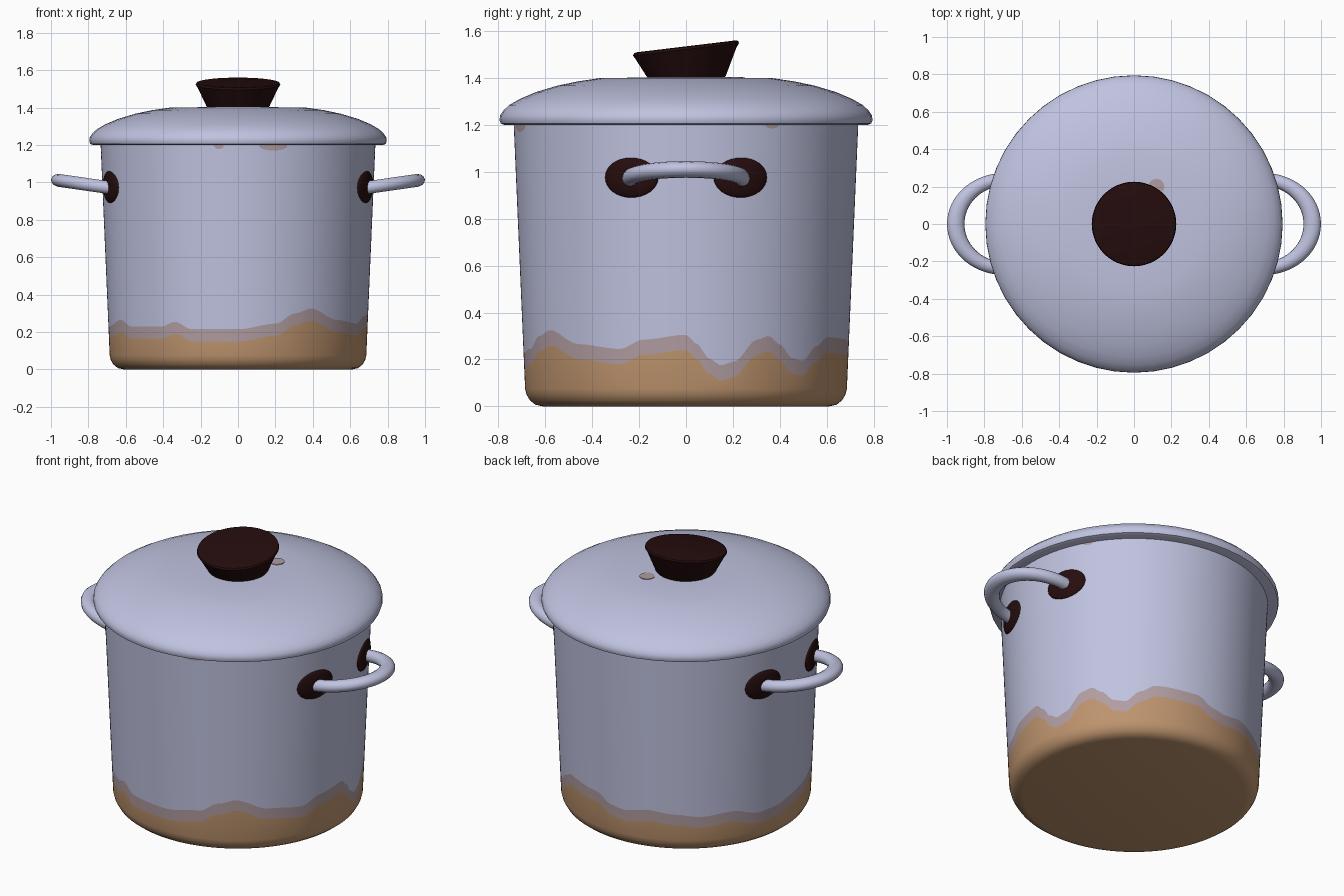
import bpy, bmesh, math
from mathutils import Vector

if "Cube" in bpy.data.objects:
    bpy.data.objects.remove(bpy.data.objects["Cube"])


def material(name, rgb):
    m = bpy.data.materials.new(name)
    lin = [((c / 255 + 0.055) / 1.055) ** 2.4 for c in rgb]
    m.diffuse_color = (*lin, 1)
    m.use_nodes = True
    m.node_tree.nodes["Principled BSDF"].inputs["Base Color"].default_value = m.diffuse_color
    return m


ENAMEL = material("pale lavender enamel", (192, 195, 224))
TAN = material("tan burn", (190, 148, 110))
FADED = material("faded burn", (177, 157, 162))
DARK = material("dark brown", (38, 13, 14))


def finish(name, bm, mats, angle=35):
    bmesh.ops.remove_doubles(bm, verts=bm.verts, dist=1e-5)
    bmesh.ops.recalc_face_normals(bm, faces=bm.faces)
    me = bpy.data.meshes.new(name)
    bm.to_mesh(me)
    bm.free()
    for m in mats:
        me.materials.append(m)
    ob = bpy.data.objects.new(name, me)
    bpy.context.collection.objects.link(ob)
    bpy.ops.object.select_all(action='DESELECT')
    ob.select_set(True)
    bpy.context.view_layer.objects.active = ob
    bpy.ops.object.shade_smooth_by_angle(angle=math.radians(angle))
    return ob


def lathe(rows, n, rule=None):
    """rows: list of functions degrees -> (radius, z)."""
    bm = bmesh.new()
    grid = []
    for row in rows:
        ring = []
        for i in range(n):
            d = -180 + 360 * i / n
            r, z = row(d)
            a = math.radians(d)
            ring.append(bm.verts.new((r * math.cos(a), r * math.sin(a), z)))
        grid.append(ring)
    for j in range(len(rows) - 1):
        for i in range(n):
            k = (i + 1) % n
            f = bm.faces.new((grid[j][i], grid[j][k], grid[j + 1][k], grid[j + 1][i]))
            if rule:
                f.material_index = rule(j, -180 + 360 * (i + 0.5) / n)
    return bm


def fixed(points):
    return [lambda d, p=p: p for p in points]


# Burn border: angle in degrees, height
BURN = [(-180, .15), (-168, .17), (-154, .20), (-146, .165), (-126, .165), (-119, .19),
        (-111, .15), (-90, .15), (-73, .18), (-64, .235), (-56, .26), (-41, .20),
        (-24, .18), (-15, .22), (0, .24), (4, .20), (8, .14), (12.5, .11), (17, .125),
        (26, .22), (30.5, .235), (35, .20), (41, .14), (46, .13), (53, .19), (60, .23),
        (80, .22), (89, .17), (95, .16), (108, .185), (120, .17), (132, .155),
        (146, .17), (161, .125), (172, .13), (180, .15)]


def burn(d):
    for (a, h), (b, k) in zip(BURN, BURN[1:]):
        if a <= d <= b:
            t = (d - a) / (b - a)
            t = t * t * (3 - 2 * t)
            return h + (k - h) * t
    return BURN[0][1]


def wall(z):
    return 0.685 + (z - 0.05) * 0.043


# Drips below the lid: centre angle, half width, depth
DRIPS = [(-75, 6.5, .03), (-98, 2.5, .022), (30, 3, .015)]


def drip(d):
    return max(max(0, 1 - ((d - c) / w) ** 2) ** 0.5 * h for c, w, h in DRIPS)


# Pot body
def at(fn):
    return lambda d: (wall(fn(d)), fn(d))


base = [(0, 0), (.61, 0), (.642, .007), (.665, .025), (.68, .05), (wall(.075), .075)]
rows = fixed(base) + [at(burn), at(lambda d: burn(d) + .065), at(lambda d: .7),
                      at(lambda d: 1.2 - drip(d)), at(lambda d: 1.22)] + fixed([(0, 1.22)])


def pot_rule(j, d):
    if j < len(base):
        return 1
    if j == len(base):
        return 2
    return 2 if j == len(base) + 3 and drip(d) > 0 else 0


finish("pot_body", lathe(rows, 240, pot_rule), [ENAMEL, TAN, FADED])

# Lid
lid = [(0, 1.2), (.775, 1.2), (.79, 1.206), (.795, 1.22), (.793, 1.24), (.78, 1.26),
       (.755, 1.284), (.71, 1.31), (.64, 1.34), (.55, 1.367), (.46, 1.386),
       (.37, 1.399), (.2, 1.402), (0, 1.402)]
finish("lid", lathe(fixed(lid), 48), [ENAMEL], 40)

# Stain on the lid
bm = lathe(fixed([(0, 1.398), (.042, 1.398), (.042, 1.405), (0, 1.405)]), 16)
bmesh.ops.translate(bm, verts=bm.verts, vec=(.12, .20, 0))
finish("lid_stain", bm, [FADED])

# Knob with slanted top
knob = [(0, 1.39), (.155, 1.39), (.17, 1.41), (.215, 1.505), (.226, 1.522), (.222, 1.532),
        (.21, 1.535), (0, 1.53)]
bm = lathe(fixed(knob), 48)
for v in bm.verts:
    v.co.z += v.co.y * .12 * min(1, max(0, (v.co.z - 1.41) / .1))
finish("knob", bm, [DARK], 40)

# Handles and their mounting plates
for s, side in ((1, "right"), (-1, "left")):
    bm = bmesh.new()
    rings, N, M = [], 32, 14
    for i in range(N + 1):
        t = -math.pi / 2 + math.pi * i / N
        c = Vector((.69 + .263 * math.cos(t), .238 * math.sin(t), .972 + .038 * math.cos(t)))
        out = Vector((math.cos(t) / .263, math.sin(t) / .238, .14 * math.cos(t) / .263)).normalized()
        up = Vector((-.14, 0, 1)).normalized()
        w = .035 + .012 * math.cos(t) ** 2
        rings.append([bm.verts.new(c + out * w * math.cos(q) + up * .035 * math.sin(q))
                      for q in (2 * math.pi * k / M for k in range(M))])
    for a, b in zip(rings, rings[1:]):
        for k in range(M):
            bm.faces.new((a[k], a[(k + 1) % M], b[(k + 1) % M], b[k]))
    bm.faces.new(rings[0])
    bm.faces.new(rings[-1])
    for v in bm.verts:
        v.co.x *= s
    finish(side + "_handle", bm, [ENAMEL], 50)

    for e, end in ((1, "back"), (-1, "front")):
        bm = bmesh.new()
        bmesh.ops.create_uvsphere(bm, u_segments=32, v_segments=16, radius=1)
        for v in bm.verts:
            u, h, depth = v.co.x, v.co.y, v.co.z
            z = .975 + .085 * h
            a = e * .33 + u * .166
            r = wall(z) + .02 * depth
            v.co = (s * r * math.cos(a), r * math.sin(a), z)
        finish(f"{side}_{end}_handle_mount", bm, [DARK], 60)
